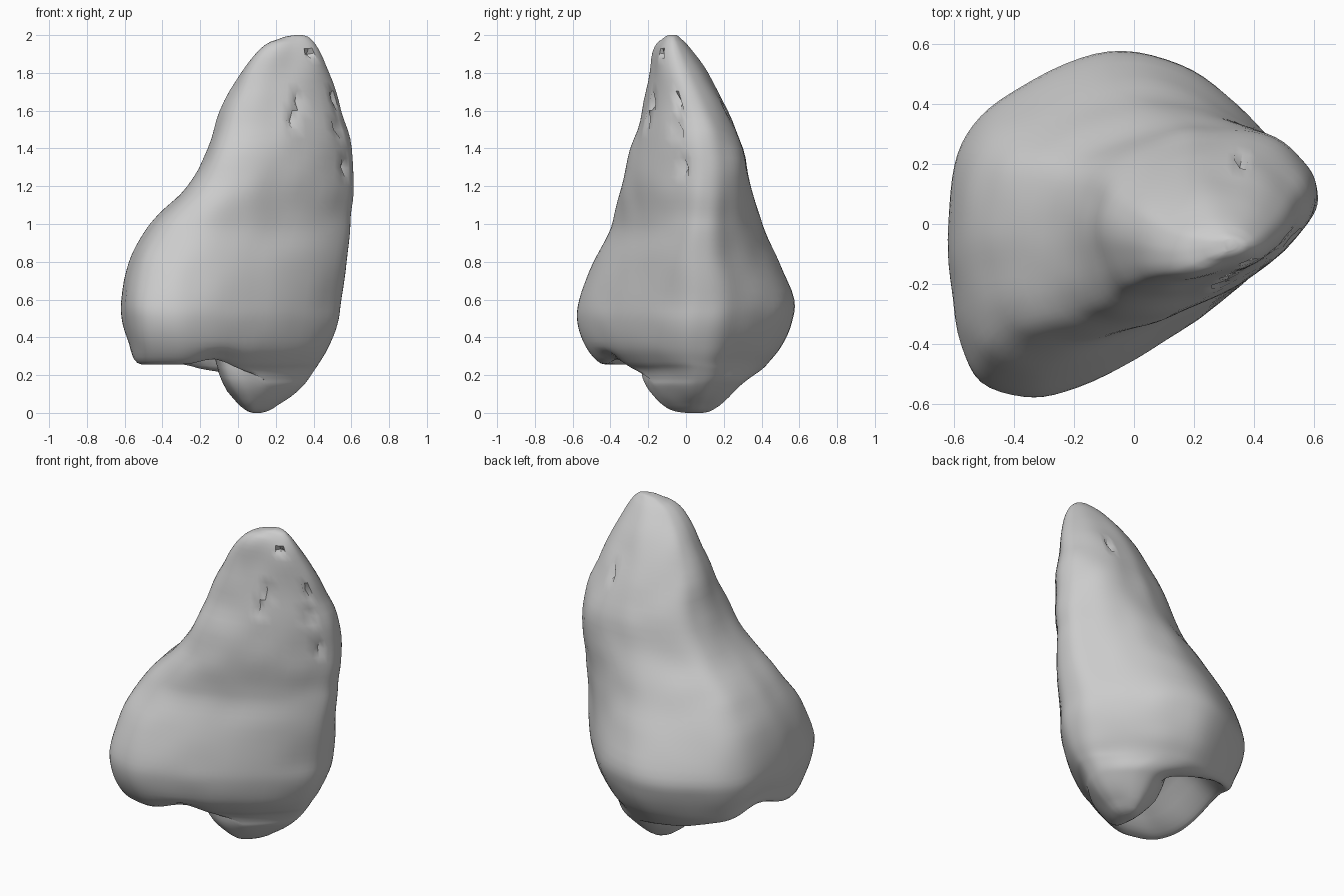
import bpy, bmesh, math
from mathutils import Vector, noise

if "Cube" in bpy.data.objects:
    bpy.data.objects.remove(bpy.data.objects["Cube"])

# Plan outline of the widest part (x, y)
OUTLINE = [(-.62, -.05), (-.60, .15), (-.55, .30), (-.43, .41), (-.2, .53),
           (0, .575), (.2, .53), (.36, .43), (.50, .30), (.595, .20),
           (.62, .10), (.595, -.01), (.46, -.15), (.2, -.35), (0, -.47),
           (-.2, -.555), (-.35, -.57), (-.5, -.52), (-.57, -.4), (-.605, -.22)]

# Cross-sections: z, x min, x max, y min, y max, underside lift
SECTIONS = [
    (0.00, .08, .12, 0, .09, 0),
    (0.015, .04, .17, -.08, .14, 0),
    (0.07, -.02, .26, -.16, .21, 0),
    (0.14, -.10, .34, -.23, .28, .04),
    (0.18, -.20, .375, -.27, .33, .22),
    (0.23, -.47, .41, -.37, .40, .05),
    (0.27, -.555, .435, -.45, .44, -.01),
    (0.35, -.585, .48, -.53, .50, 0),
    (0.48, -.615, .53, -.575, .56, 0),
    (0.60, -.62, .55, -.565, .57, 0),
    (0.80, -.58, .575, -.49, .49, 0),
    (0.95, -.50, .595, -.41, .42, 0),
    (1.05, -.42, .60, -.38, .385, 0),
    (1.20, -.27, .615, -.345, .34, 0),
    (1.40, -.16, .60, -.30, .30, 0),
    (1.60, -.09, .55, -.24, .22, 0),
    (1.80, .01, .48, -.20, .11, 0),
    (1.93, .12, .42, -.165, .02, 0),
    (1.985, .23, .38, -.12, -.03, 0),
    (2.00, .30, .34, -.09, -.05, 0)]

# Small torn dents near the peak
DENTS = [(.38, -.14, 1.92), (.52, -.05, 1.66), (.34, -.20, 1.64),
         (.30, -.24, 1.54), (.55, -.05, 1.48), (.58, 0, 1.29), (.35, .17, 1.60)]


def spline(a, b, c, d, t):
    return [.5 * (2 * q + (r - p) * t + (2 * p - 5 * q + 4 * r - s) * t * t
                  + (3 * q - p - 3 * r + s) * t ** 3)
            for p, q, r, s in zip(a, b, c, d)]


def resample(pts, steps, closed):
    n = len(pts)
    pick = (lambda i: pts[i % n]) if closed else (lambda i: pts[max(0, min(n - 1, i))])
    out = [spline(pick(i - 1), pick(i), pick(i + 1), pick(i + 2), k / steps)
           for i in range(n if closed else n - 1) for k in range(steps)]
    return out if closed else out + [pts[-1]]


def smoothstep(a, b, v):
    t = max(0, min(1, (v - a) / (b - a)))
    return t * t * (3 - 2 * t)


# Loft the body through the resampled sections
bm = bmesh.new()
plan = [(x / .62, y / .5725) for x, y in resample(OUTLINE, 4, True)]
rings = []
for z, x0, x1, y0, y1, lift in resample(SECTIONS, 4, False):
    upper = smoothstep(.8, 1.3, z)
    base = .3 * smoothstep(1.0, 1.8, z) + .15 * (1 - smoothstep(0, .2, z))
    ring = []
    for u, v in plan:
        length = math.hypot(u, v)
        # The right-hand end grows rounder and leans back higher up
        right = smoothstep(0, .8, u)
        rounding = base + right * (.12 + .3 * upper)
        u2 = u + (u / length - u) * rounding
        v2 = v + (v / length - v) * rounding
        x = (x0 + x1) / 2 + u2 * (x1 - x0) / 2
        y = (y0 + y1) / 2 + v2 * (y1 - y0) / 2
        y += .06 * right * upper * (1 - smoothstep(1.3, 1.9, z))
        # Hollow underside on the left, with arched notches in its rim
        hollow = smoothstep(.1, .7, (-.95 * u - .3 * v) / length)
        notch = math.exp(-((x + .1) / .1) ** 2 - ((y + .42) / .12) ** 2 - ((z - .26) / .06) ** 2)
        side = smoothstep(0, .7, -u) * math.exp(-((y - .08) / .2) ** 2)
        side *= smoothstep(.1, .2, z) * (1 - smoothstep(.25, .6, z))
        ring.append(bm.verts.new((x, y, max(0, z + lift * hollow + .04 * notch + .1 * side))))
    rings.append(ring)
for low, high in zip(rings, rings[1:]):
    for i in range(len(plan)):
        j = (i + 1) % len(plan)
        bm.faces.new((low[i], low[j], high[j], high[i]))
bm.faces.new(rings[0])
bm.faces.new(rings[-1])
bmesh.ops.recalc_face_normals(bm, faces=bm.faces)
bm.normal_update()

# Gentle lumps, stronger towards the peak, and the torn dents
for v in bm.verts:
    if .03 < v.co.z < 1.97:
        amount = .005 + .006 * smoothstep(.9, 1.5, v.co.z)
        v.co += v.normal * noise.noise(v.co * 6) * amount
for d in DENTS:
    near = min(bm.verts, key=lambda v: (v.co - Vector(d)).length)
    near.co -= near.normal * .04

mesh = bpy.data.meshes.new("rock_body")
bm.to_mesh(mesh)
bm.free()
body = bpy.data.objects.new("rock_body", mesh)
bpy.context.collection.objects.link(body)

# Plain grey stone
stone = bpy.data.materials.new("stone_grey")
stone.diffuse_color = (.6, .6, .6, 1)
stone.use_nodes = True
stone.node_tree.nodes["Principled BSDF"].inputs["Base Color"].default_value = stone.diffuse_color
mesh.materials.append(stone)

bpy.context.view_layer.objects.active = body
body.select_set(True)
bpy.ops.object.shade_smooth_by_angle(angle=math.radians(50))
